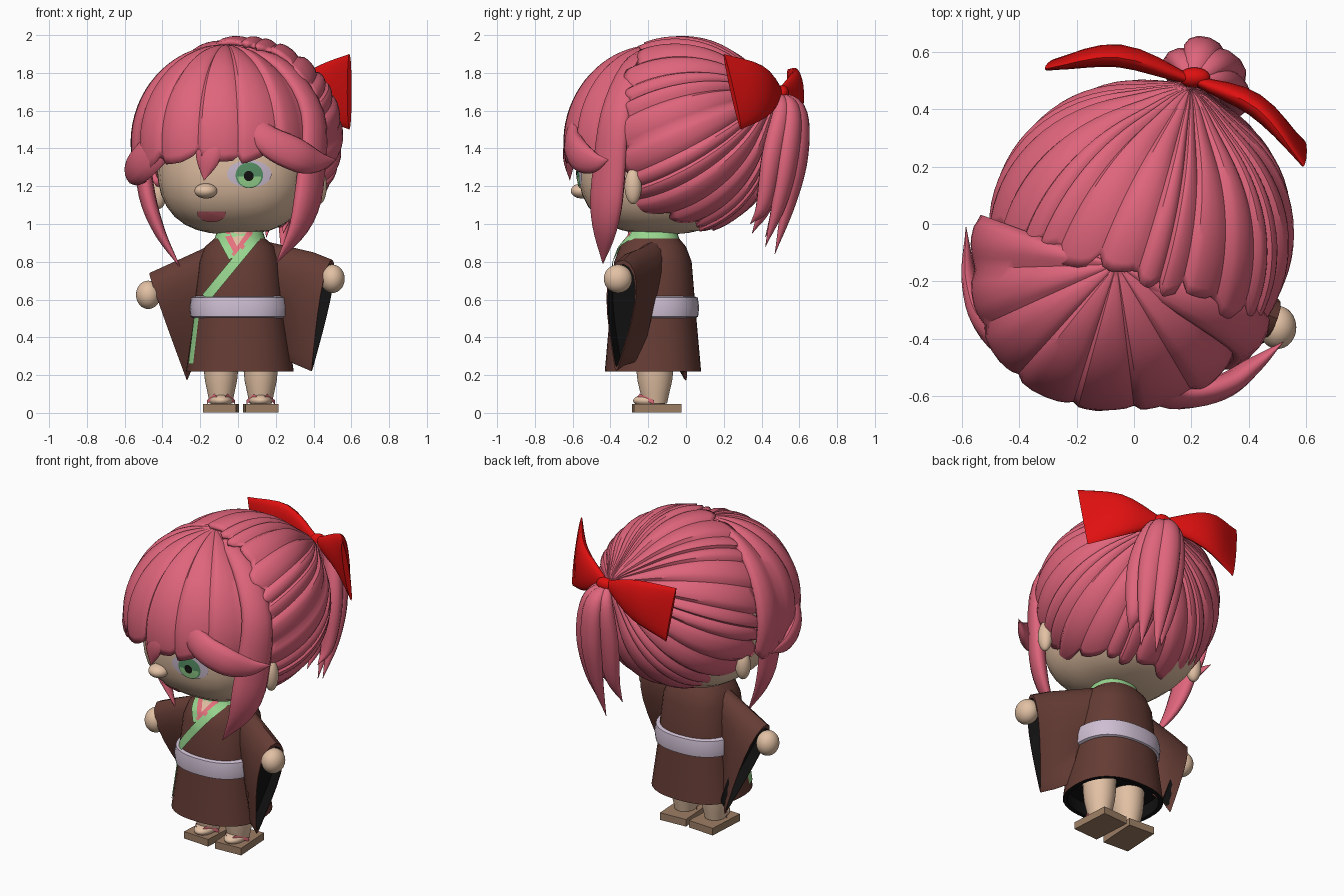
import bpy, bmesh, math
from mathutils import Vector as V

cube = bpy.data.objects.get("Cube")
if cube:
    bpy.data.objects.remove(cube)


def colour(name, *rgb):
    m = bpy.data.materials.new(name)
    m.use_nodes = True
    m.diffuse_color = (*rgb, 1)
    m.node_tree.nodes["Principled BSDF"].inputs["Base Color"].default_value = (*rgb, 1)
    return m


hair = colour("hair pink", .74, .13, .2)
skin = colour("skin", .76, .53, .37)
brown = colour("robe brown", .13, .045, .035)
green = colour("collar green", .32, .68, .28)
lavender = colour("sash lavender", .62, .52, .65)
red = colour("ribbon red", .74, .005, .005)
black = colour("lining black", .006, .006, .006)
wood = colour("sandal wood", .34, .21, .13)
pink = colour("soft pink", .8, .17, .21)
iris_green = colour("iris green", .1, .3, .14)


def finish(name, bm, mats, angle=40):
    bmesh.ops.recalc_face_normals(bm, faces=bm.faces)
    me = bpy.data.meshes.new(name)
    bm.to_mesh(me)
    bm.free()
    for m in mats:
        me.materials.append(m)
    me.shade_smooth()
    me.set_sharp_from_angle(angle=math.radians(angle))
    ob = bpy.data.objects.new(name, me)
    bpy.context.collection.objects.link(ob)
    return ob


def loft(name, rings, *mats, closed=True, caps=True, second_from=999, angle=40):
    """Skin a list of point rings; rows from second_from on use the second material."""
    bm = bmesh.new()
    rows = [[bm.verts.new(p) for p in r] for r in rings]
    n = len(rows[0])
    for i in range(len(rows) - 1):
        for j in range(n if closed else n - 1):
            k = (j + 1) % n
            f = bm.faces.new((rows[i][j], rows[i][k], rows[i + 1][k], rows[i + 1][j]))
            f.material_index = int(i >= second_from)
    if caps:
        bm.faces.new(rows[0])
        bm.faces.new(rows[-1]).material_index = int(second_from < 999)
    return finish(name, bm, mats, angle)


def interp(table, t):
    """Linear lookup; each row is a key followed by values."""
    if t <= table[0][0]:
        return table[0][1:]
    for a, b in zip(table, table[1:]):
        if t <= b[0]:
            f = (t - a[0]) / (b[0] - a[0])
            return [p + (q - p) * f for p, q in zip(a[1:], b[1:])]
    return table[-1][1:]


def blob(name, centre, radii, mat, power=2):
    """Ellipsoid, boxier for a higher power."""
    bm = bmesh.new()
    bmesh.ops.create_uvsphere(bm, u_segments=32, v_segments=20, radius=1)
    for v in bm.verts:
        s = sum(abs(c) ** power for c in v.co) ** (-1 / power)
        v.co = V(centre) + V(c * s * r for c, r in zip(v.co, radii))
    return finish(name, bm, [mat])


def box_circle(a, power):
    c, s = math.cos(a), math.sin(a)
    k = (abs(c) ** power + abs(s) ** power) ** (-1 / power)
    return c * k, s * k


def oval(cx, cy, z, rx, ry, power=2.4, n=40):
    unit = [box_circle(math.tau * i / n, power) for i in range(n)]
    return [(cx + rx * c, cy + ry * s, z) for c, s in unit]


def smooth_path(pts, t):
    p = [V(q) for q in pts]
    p = [2 * p[0] - p[1]] + p + [2 * p[-1] - p[-2]]
    u = t * (len(pts) - 1)
    i = min(int(u), len(pts) - 2)
    u -= i
    a, b, c, d = p[i:i + 4]
    return b + (c - a) * u / 2 + (2 * a - 5 * b + 4 * c - d) * u * u / 2 + (3 * b - a - 3 * c + d) * u ** 3 / 2


# ---------- head ----------
HEAD, HEAD_R, HEAD_P = (-.02, -.13, 1.35), (.41, .445, .405), 2.65
blob("head", HEAD, HEAD_R, skin, HEAD_P)
blob("nose", (-.17, -.55, 1.175), (.06, .06, .04), skin)
blob("left_ear", (.43, -.28, 1.2), (.04, .045, .095), skin)
blob("right_ear", (-.42, .03, 1.17), (.045, .045, .09), skin)


def face_plate(name, cx, cz, rx, rz, lift, mat, top=1.0, n=28):
    rings = []
    for s in (.02, .5, 1):
        ring = []
        for i in range(n):
            a = math.tau * i / n
            x = cx + rx * s * math.cos(a)
            z = cz + rz * s * min(math.sin(a), top)
            k = abs((x - HEAD[0]) / HEAD_R[0]) ** HEAD_P + abs((z - HEAD[2]) / HEAD_R[2]) ** HEAD_P
            ring.append((x, HEAD[1] - HEAD_R[1] * max(0, 1 - k) ** (1 / HEAD_P) - lift, z))
        rings.append(ring)
    loft(name, rings[::-1], mat, caps=False)


face_plate("eye_white", .06, 1.265, .118, .072, .004, lavender)
face_plate("eye_iris", .06, 1.258, .073, .068, .006, iris_green)
face_plate("eye_iris_glow", .06, 1.25, .062, .055, .008, green, top=.05)
face_plate("eye_pupil", .057, 1.254, .026, .027, .01, black)
face_plate("mouth", -.14, 1.055, .075, .045, .005, pink, top=.25)


# ---------- hair ----------
def polar_shell(name, centre, radii, axis, span, strands, keep, swell, amp, power):
    """Shell of ribbed strands running out from a pole until keep() fails."""
    a = V(axis).normalized()
    e1 = V((1, 0, 0)) if abs(a.z) > .9 else a.cross(V((0, 0, 1))).normalized()
    e2 = a.cross(e1)
    full = span[1] - span[0] > 6.2
    count, rows = strands * 6, 22

    def point(theta, phi, bump):
        c, s = box_circle(phi, power)
        d = a * math.cos(theta) + (e1 * c + e2 * s) * math.sin(theta)
        k = 1 + amp * (bump - .6) * min(1, theta * 2) + swell * math.exp(-(theta / .25) ** 2)
        return V(o + r * x * k for o, r, x in zip(centre, radii, d))

    columns = []
    for j in range(count if full else count + 1):
        w = j / count
        phi = span[0] + (span[1] - span[0]) * (w + .01 * math.sin(7 * math.tau * w))
        bump = math.sin(math.pi * ((j % 6) / 6) ** .7) ** .7 if j % 6 else 0
        end = .1
        while end < 2.6 and keep(point(end, phi, .6), phi):
            end += .01
        end *= .95 + .05 * bump + .025 * math.sin(j // 6 * 2.4)
        columns.append([point(end * (.01 + .99 * i / rows), phi, bump) for i in range(rows + 1)])
    if full:
        columns.append(columns[0])
    ob = loft(name, columns, hair, closed=False, caps=False, angle=35)
    weld = ob.modifiers.new("weld", 'WELD')
    weld.merge_threshold = .0005
    thick = ob.modifiers.new("thickness", 'SOLIDIFY')
    thick.thickness = .03


def behind(p, phi):
    return p.y + .33 * p.x > -.2 and p.z > .965 + .3 * max(0, .12 - p.y)


polar_shell("back_hair", (.025, -.03, 1.465), (.525, .525, .525), (.175, .52, .24),
            (0, math.tau), 28, behind, .1, .035, 2)

FRINGE = [(150, 1.2), (185, 1.22), (212, 1.25), (230, 1.33), (250, 1.36), (277, 1.3),
          (300, 1.36), (320, 1.31), (345, 1.3)]


def above_fringe(p, phi):
    return p.z > interp(FRINGE, math.degrees(phi))[0]


polar_shell("front_hair", (-.06, -.14, 1.43), (.505, .505, .52), (0, 0, 1),
            (math.radians(160), math.radians(345)), 8, above_fringe, 0, .035, 2.25)


def lock(name, pts, width, thick, fat=.5, start=.25, n=12, steps=22):
    """Tapered lock that lies flat around the head centre."""
    rings = []
    for i in range(steps + 1):
        t = i / steps
        p = smooth_path(pts, t)
        tangent = (smooth_path(pts, min(1, t + .01)) - smooth_path(pts, max(0, t - .01))).normalized()
        out = p - V((0, -.1, 1.4))
        side = tangent.cross(out).normalized()
        out = side.cross(tangent)
        f = start + (1 - start) * math.sin(math.pi / 2 * t / fat) if t < fat else \
            max(.02, math.cos(math.pi / 2 * (t - fat) / (1 - fat)))
        rings.append([p + side * (width * f * math.cos(math.tau * k / n)) +
                      out * (thick * f * math.sin(math.tau * k / n)) for k in range(n)])
    loft(name, rings, hair, angle=60)


lock("left_side_lock", [(-.08, -.14, 1.93), (.2, -.27, 1.86), (.39, -.37, 1.6), (.385, -.41, 1.25),
                        (.33, -.43, 1), (.2, -.44, .79)], .105, .05, .65)
lock("right_side_lock", [(-.1, -.13, 1.93), (-.37, -.08, 1.79), (-.5, -.08, 1.5), (-.49, -.13, 1.2),
                         (-.42, -.16, .97), (-.3, -.19, .76)], .085, .045, .6)
lock("right_fringe_sweep", [(-.12, -.48, 1.75), (-.34, -.48, 1.5), (-.5, -.37, 1.33), (-.57, -.2, 1.27),
                            (-.585, -.01, 1.27)], .105, .045, .4)
lock("left_fringe_sweep", [(0, -.53, 1.7), (.13, -.6, 1.47), (.3, -.57, 1.37), (.42, -.49, 1.33),
                           (.52, -.41, 1.34)], .09, .045, .45)
lock("middle_fringe_tuft", [(-.12, -.57, 1.6), (-.15, -.615, 1.4), (-.18, -.615, 1.23)], .075, .03, .5)

# ponytail locks fan out below the knot
for i, (dx, dy, tip) in enumerate([(-.06, 0, .93), (.09, 0, .88), (.02, .05, .84), (.03, -.07, .95), (.11, -.08, 1)]):
    lock("ponytail_lock_%d" % (i + 1),
         [(.2, .49, 1.69), (.22 + dx * .6, .56 + dy * .6, 1.6), (.23 + dx, .54 + dy, 1.36),
          (.23 + dx, .49 + dy, 1.1), (.21 + dx, .42 + dy, tip)], .075, .055, .45)


# ---------- flat sleeves and ribbon wings ----------
def drape(sections, taper, n=20):
    """Rings between a top and a bottom point, with a half thickness."""
    rings = []
    for i, (top, bottom, w) in enumerate(sections):
        top, bottom = V(top), V(bottom)
        lo, hi = sections[max(0, i - 1)], sections[min(len(sections) - 1, i + 1)]
        along = V(hi[0]) - V(lo[0])
        side = (top - bottom).cross(along).normalized()
        ring = []
        for k in range(n):
            a = math.tau * k / n
            f = (1 - math.cos(a)) / 2
            ring.append(top.lerp(bottom, f) + side * (w * math.sin(a) * (1 - taper * f)))
        rings.append(ring)
    return rings


def sleeve(name, sections):
    rings = drape(sections, .8)
    mid = sum(rings[-1], V()) / len(rings[-1])
    back = (sum(rings[-2], V()) / len(rings[-2]) - mid) * .7
    rim = [mid + (p - mid) * .92 for p in rings[-1]]
    rings += [rim, [p + back for p in rim]]
    loft(name, rings, brown, black, second_from=len(sections))


def ribbon_wing(name, tops, bottoms, steps=8):
    sections = []
    for i in range(steps + 1):
        t = i / steps
        sections.append((smooth_path(tops, t), smooth_path(bottoms, t), .015 + .025 * math.sin(math.pi * t)))
    loft(name, drape(sections, 0), red)


sleeve("left_sleeve", [((.14, -.17, .91), (.18, -.18, .6), .1), ((.27, -.22, .88), (.25, -.24, .28), .11),
                       ((.4, -.29, .85), (.32, -.33, .25), .12), ((.5, -.33, .81), (.39, -.37, .22), .12)])
sleeve("right_sleeve", [((-.12, -.17, .9), (-.16, -.17, .55), .1), ((-.25, -.16, .84), (-.2, -.08, .3), .11),
                        ((-.36, -.15, .79), (-.24, -.03, .24), .12), ((-.47, -.14, .74), (-.27, 0, .17), .12)])
ribbon_wing("left_ribbon_wing", [(.21, .5, 1.72), (.43, .4, 1.84), (.59, .2, 1.9)],
            [(.21, .5, 1.67), (.41, .43, 1.57), (.59, .29, 1.5)])
ribbon_wing("right_ribbon_wing", [(.2, .5, 1.72), (-.06, .58, 1.82), (-.31, .54, 1.82)],
            [(.2, .5, 1.67), (-.04, .59, 1.57), (-.26, .57, 1.48)])
blob("ribbon_knot", (.21, .51, 1.695), (.055, .035, .04), red)

# ---------- robe ----------
BX, BY = .01, -.175
ROBE = [(.22, .285, .255), (.5, .245, .23), (.62, .235, .22), (.8, .215, .205), (.88, .185, .175), (.94, .115, .125)]
robe_rings = [oval(BX, BY, z, rx, ry) for z, rx, ry in ROBE]
inner = [oval(BX, BY, z, .26, .23) for z in (.22, .3)]
loft("robe", robe_rings[::-1] + inner, brown, black, second_from=len(ROBE) - 1)
loft("sash", [oval(BX, BY, z, r, r * .92) for z, r in ((.5, .24), (.51, .26), (.56, .266), (.61, .258), (.62, .23))],
     lavender)
loft("neck", [oval(0, -.16, z, .085, .085) for z in (.88, 1.02)], skin)
loft("collar_band", [oval(BX, BY, z, r, r * 1.04) for z, r in ((.92, .135), (.965, .12), (.965, .1))], green, caps=False)


def robe_strip(name, start, end, width, mat, lift=.006):
    a, b = V((*start, 0)), V((*end, 0))
    across = V((-(b - a).y, (b - a).x, 0)).normalized() * width / 2
    rows = []
    for i in range(15):
        row = []
        for s in (-1, 0, 1):
            q = a.lerp(b, i / 14) + across * s
            rx, ry = interp(ROBE, q.y)
            k = min(1, abs((q.x - BX) / rx)) ** 2.4
            row.append((q.x, BY - ry * (1 - k) ** (1 / 2.4) - lift, q.y))
        rows.append(row)
    loft(name, rows, mat, closed=False, caps=False)


robe_strip("neck_opening", (0, .97), (-.01, .87), .1, skin, .007)
robe_strip("inner_collar_left", (.07, .96), (-.02, .83), .035, pink, .009)
robe_strip("inner_collar_right", (-.065, .96), (-.01, .85), .035, pink, .008)
robe_strip("collar_right", (-.1, .95), (-.03, .82), .04, green, .009)
robe_strip("collar_left", (.11, .95), (-.17, .61), .05, green, .01)
robe_strip("skirt_opening", (-.22, .51), (-.25, .26), .025, green, .009)

# ---------- hands, legs and sandals ----------
blob("left_hand", (.5, -.36, .71), (.065, .075, .075), skin)
blob("right_hand", (-.475, -.14, .625), (.065, .07, .075), skin)

for side, cx, turn in (("left", .12, .06), ("right", -.09, -.06)):
    loft(side + "_leg", [oval(cx, -.165, z, r, r * 1.08, 2) for z, r in
                         ((.05, .06), (.1, .07), (.17, .085), (.24, .092), (.34, .095))], skin)
    blob(side + "_foot", (cx, -.19, .065), (.06, .09, .035), skin)
    bm = bmesh.new()
    bmesh.ops.create_cube(bm, size=1)
    bmesh.ops.scale(bm, vec=(.175, .25, .045), verts=bm.verts)
    sole = finish(side + "_sandal", bm, [wood], 30)
    sole.location = (cx, -.155, .0235)
    sole.rotation_euler.z = turn
    for sign in (-1, 1):
        strap = [[(cx + sign * x, y, z + dz) for x, y, z in ((.005, -.27, .045), (.035, -.245, .08), (.075, -.17, .045))]
                 for dz in (0, .022)]
        loft("%s_strap_%s" % (side, "outer" if sign > 0 else "inner"), strap, pink, closed=False, caps=False)
